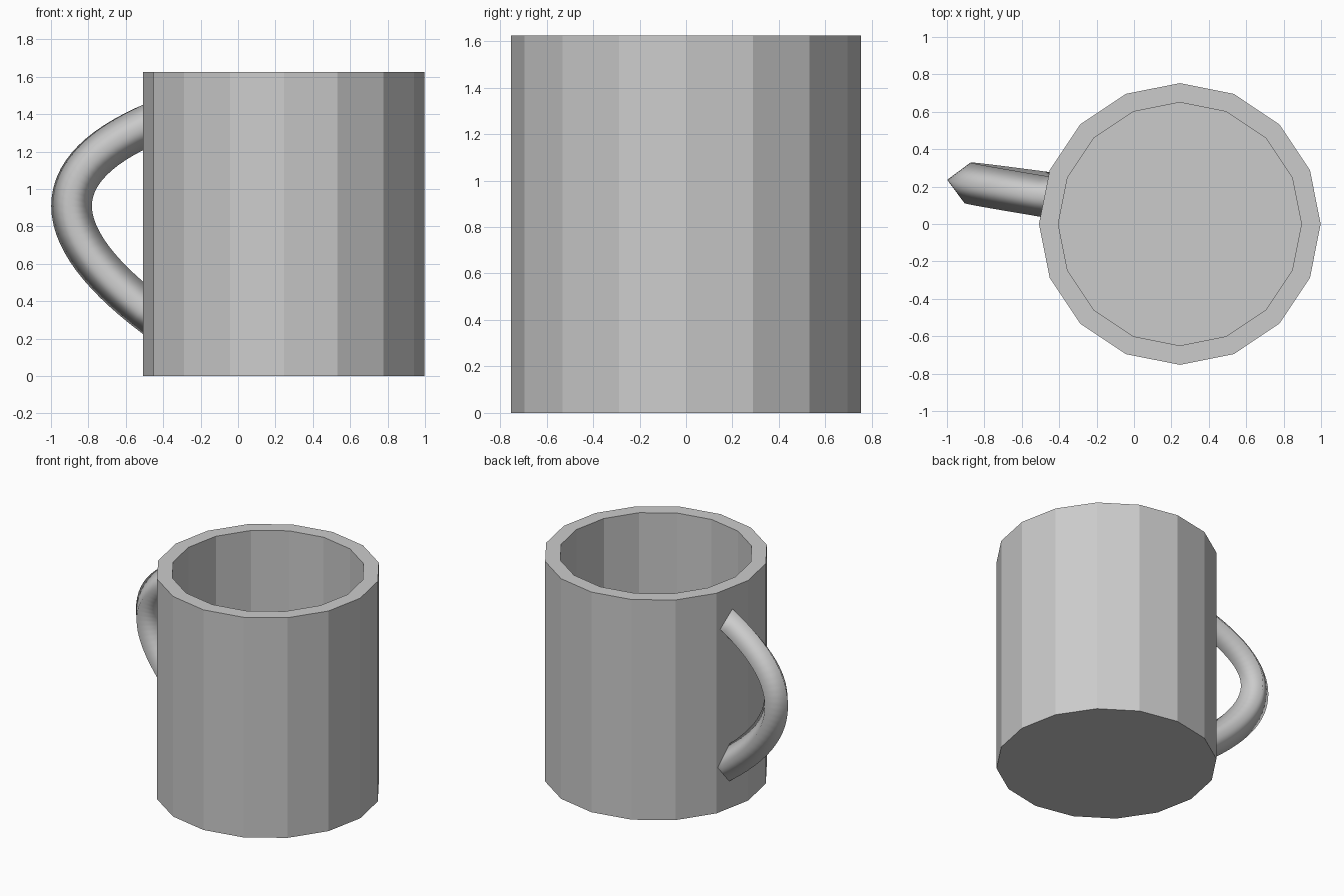
import bpy, bmesh, math
from mathutils import Vector

if "Cube" in bpy.data.objects:
    bpy.data.objects.remove(bpy.data.objects["Cube"])

CX, R_OUT, R_IN, HEIGHT, FLOOR, SIDES = 0.245, 0.753, 0.65, 1.625, 0.1, 16


def make_object(name, bm):
    bmesh.ops.recalc_face_normals(bm, faces=bm.faces)
    mesh = bpy.data.meshes.new(name)
    bm.to_mesh(mesh)
    bm.free()
    obj = bpy.data.objects.new(name, mesh)
    bpy.context.collection.objects.link(obj)
    return obj


def bridge(bm, a, b):
    n = len(a)
    return [bm.faces.new((a[i], a[(i + 1) % n], b[(i + 1) % n], b[i])) for i in range(n)]


# Faceted cup: outer wall, rim, inner wall and floor
bm = bmesh.new()
rings = []
for r, z in [(R_OUT, 0), (R_OUT, HEIGHT), (R_IN, HEIGHT), (R_IN, FLOOR)]:
    rings.append([bm.verts.new((CX + r * math.cos(i * math.tau / SIDES),
                                r * math.sin(i * math.tau / SIDES), z))
                  for i in range(SIDES)])
for a, b in zip(rings, rings[1:]):
    bridge(bm, a, b)
bm.faces.new(rings[0])
bm.faces.new(rings[-1])
make_object("cup_body", bm)

# Handle: four-sided smooth tube swept along one Bezier arc
P = [Vector(p) for p in [(-0.44, 0.14, 1.36), (-1.04, 0.24, 1.11),
                         (-1.04, 0.245, 0.76), (-0.44, 0.165, 0.31)]]
side = Vector((0.15, 1, 0.02)).normalized()
TUBE, STEPS, END_X = 0.11, 28, -0.43
bm = bmesh.new()
rings = []
for s in range(STEPS + 1):
    t = s / STEPS
    u = 1 - t
    c = P[0] * u**3 + P[1] * 3 * u * u * t + P[2] * 3 * u * t * t + P[3] * t**3
    d = ((P[1] - P[0]) * u * u + (P[2] - P[1]) * 2 * u * t + (P[3] - P[2]) * t * t).normalized()
    out = d.cross(side).normalized()
    ring = []
    for v in (out, side, -out, -side):
        p = c + v * TUBE
        if s in (0, STEPS):  # end rings lie flat inside the cup wall
            p += d * ((END_X - p.x) / d.x)
        ring.append(bm.verts.new(p))
    rings.append(ring)
for a, b in zip(rings, rings[1:]):
    for f in bridge(bm, a, b):
        f.smooth = True
make_object("handle", bm)
